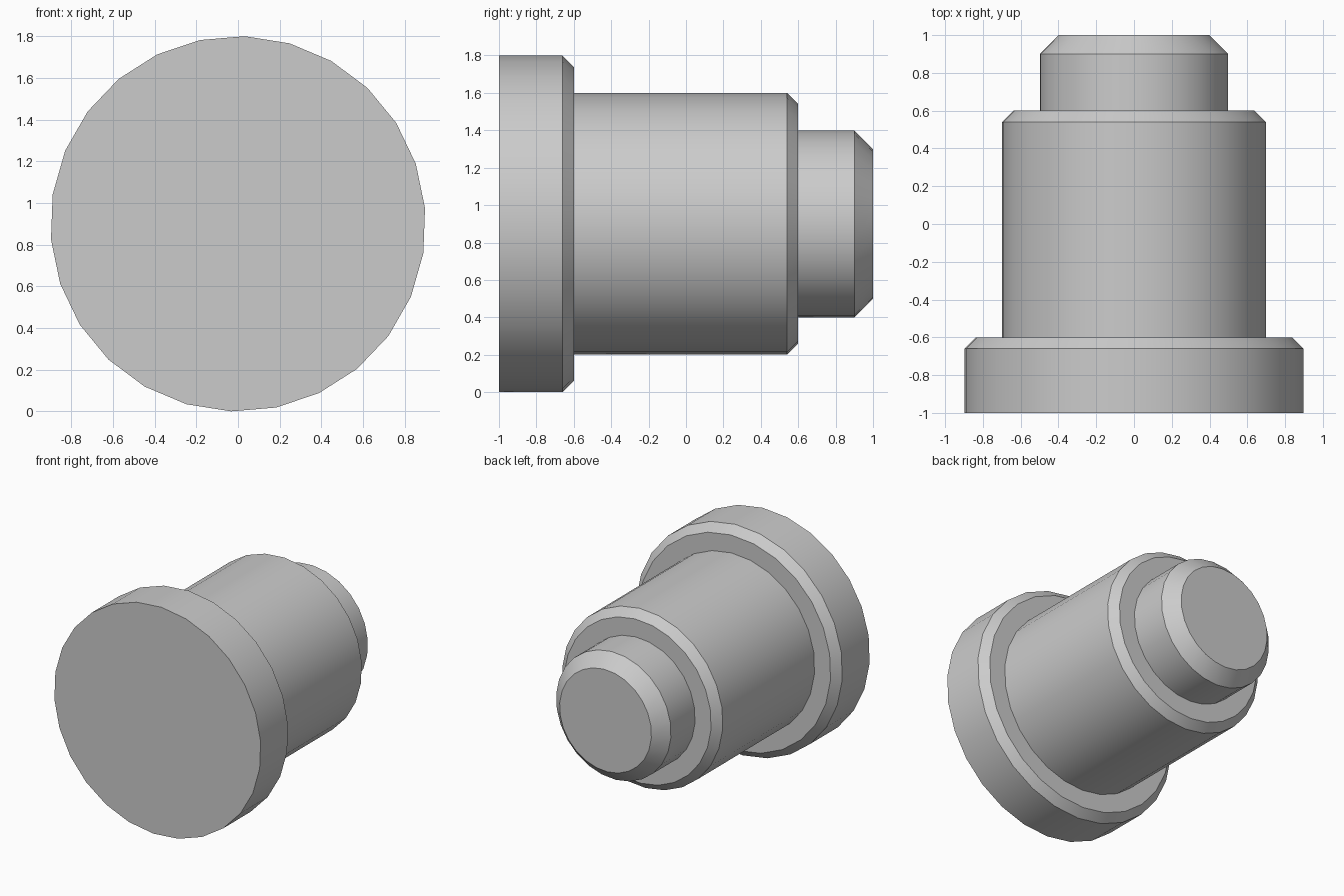
import bpy
import bmesh
import math

cube = bpy.data.objects.get("Cube")
if cube:
    bpy.data.objects.remove(cube, do_unlink=True)

SIDES = 26
PHASE = math.radians(4.8)
AXIS_HEIGHT = 0.9

# Plain grey finish
grey = bpy.data.materials.new("plain_grey")
grey.use_nodes = True
color = (0.6, 0.6, 0.6, 1.0)
grey.diffuse_color = color
grey.node_tree.nodes["Principled BSDF"].inputs["Base Color"].default_value = color


def section(start, end, radius, chamfer):
    """Profile (y, radius) of one shaft section, chamfered at its back end."""
    return [(start, radius), (end - chamfer, radius), (end, radius - chamfer)]


def turned_part(name, profile):
    """Sweep a profile around the y axis and close both ends."""
    bm = bmesh.new()
    rings = []
    for y, radius in profile:
        ring = []
        for i in range(SIDES):
            a = PHASE + math.tau * i / SIDES
            ring.append(bm.verts.new((radius * math.cos(a), y,
                                      AXIS_HEIGHT + radius * math.sin(a))))
        rings.append(ring)
    for near, far in zip(rings, rings[1:]):
        for i in range(SIDES):
            j = (i + 1) % SIDES
            bm.faces.new((near[i], near[j], far[j], far[i]))
    bm.faces.new(rings[0])
    bm.faces.new(rings[-1])
    bmesh.ops.recalc_face_normals(bm, faces=bm.faces)
    mesh = bpy.data.meshes.new(name)
    bm.to_mesh(mesh)
    bm.free()
    mesh.materials.append(grey)
    obj = bpy.data.objects.new(name, mesh)
    bpy.context.collection.objects.link(obj)
    return obj


# Wide head, main shaft and narrow tip turned as one stepped solid
head = section(-1.0, -0.6, 0.9, 0.06)
shaft = section(-0.6, 0.6, 0.7, 0.06)
tip = section(0.6, 1.0, 0.5, 0.1)
pin = turned_part("stepped_pin", head + shaft + tip)

# Smooth the round walls, keep steps and chamfers crisp
bpy.ops.object.select_all(action='DESELECT')
pin.select_set(True)
bpy.context.view_layer.objects.active = pin
bpy.ops.object.shade_smooth_by_angle(angle=math.radians(30))
